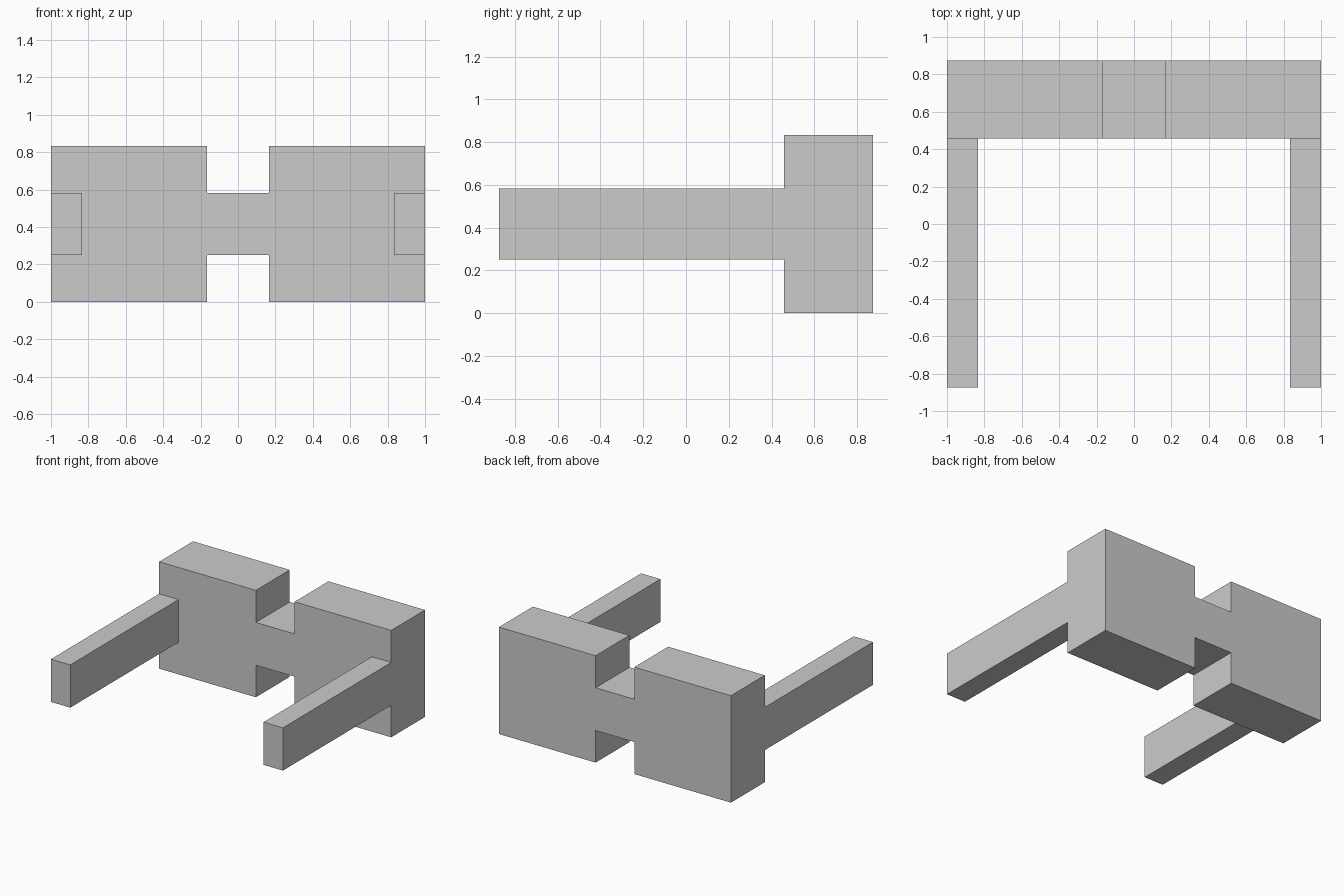
import bpy, bmesh

if "Cube" in bpy.data.objects:
    bpy.data.objects.remove(bpy.data.objects["Cube"])

LENS_TOP, BAR_LOW, BAR_HIGH = 10 / 12, 3 / 12, 7 / 12
FRONT, BACK, GAP = 5.5 / 12, 10.5 / 12, 2 / 12


def finish(name, bm):
    bmesh.ops.recalc_face_normals(bm, faces=bm.faces)
    mesh = bpy.data.meshes.new(name)
    bm.to_mesh(mesh)
    bm.free()
    obj = bpy.data.objects.new(name, mesh)
    bpy.context.collection.objects.link(obj)
    return obj


def extrude_profile(bm, points, y0, y1):
    """Extrude an x-z outline from y0 to y1; returns the starting face."""
    face = bm.faces.new([bm.verts.new((x, y0, z)) for x, z in points])
    geom = bmesh.ops.extrude_face_region(bm, geom=[face], use_keep_orig=True)["geom"]
    verts = [v for v in geom if isinstance(v, bmesh.types.BMVert)]
    bmesh.ops.translate(bm, verts=verts, vec=(0, y1 - y0, 0))
    return face


# Two thick lens blocks joined by a narrow bridge, as one outline
half = [(GAP, BAR_LOW), (GAP, 0), (1, 0), (1, LENS_TOP), (GAP, LENS_TOP), (GAP, BAR_HIGH)]
bm = bmesh.new()
extrude_profile(bm, half + [(-x, z) for x, z in reversed(half)], FRONT, BACK)
finish("lens_frame", bm)

# Side arms reaching forward, open where they meet the frame
for side, sx in (("left", -1), ("right", 1)):
    bm = bmesh.new()
    outline = [(sx * x, z) for x, z in
               ((10 / 12, BAR_LOW), (1, BAR_LOW), (1, BAR_HIGH), (10 / 12, BAR_HIGH))]
    joint = extrude_profile(bm, outline, FRONT, -BACK)
    bm.normal_update()
    bmesh.ops.recalc_face_normals(bm, faces=bm.faces)
    bmesh.ops.delete(bm, geom=[joint], context='FACES_ONLY')
    finish(side + "_arm", bm)
